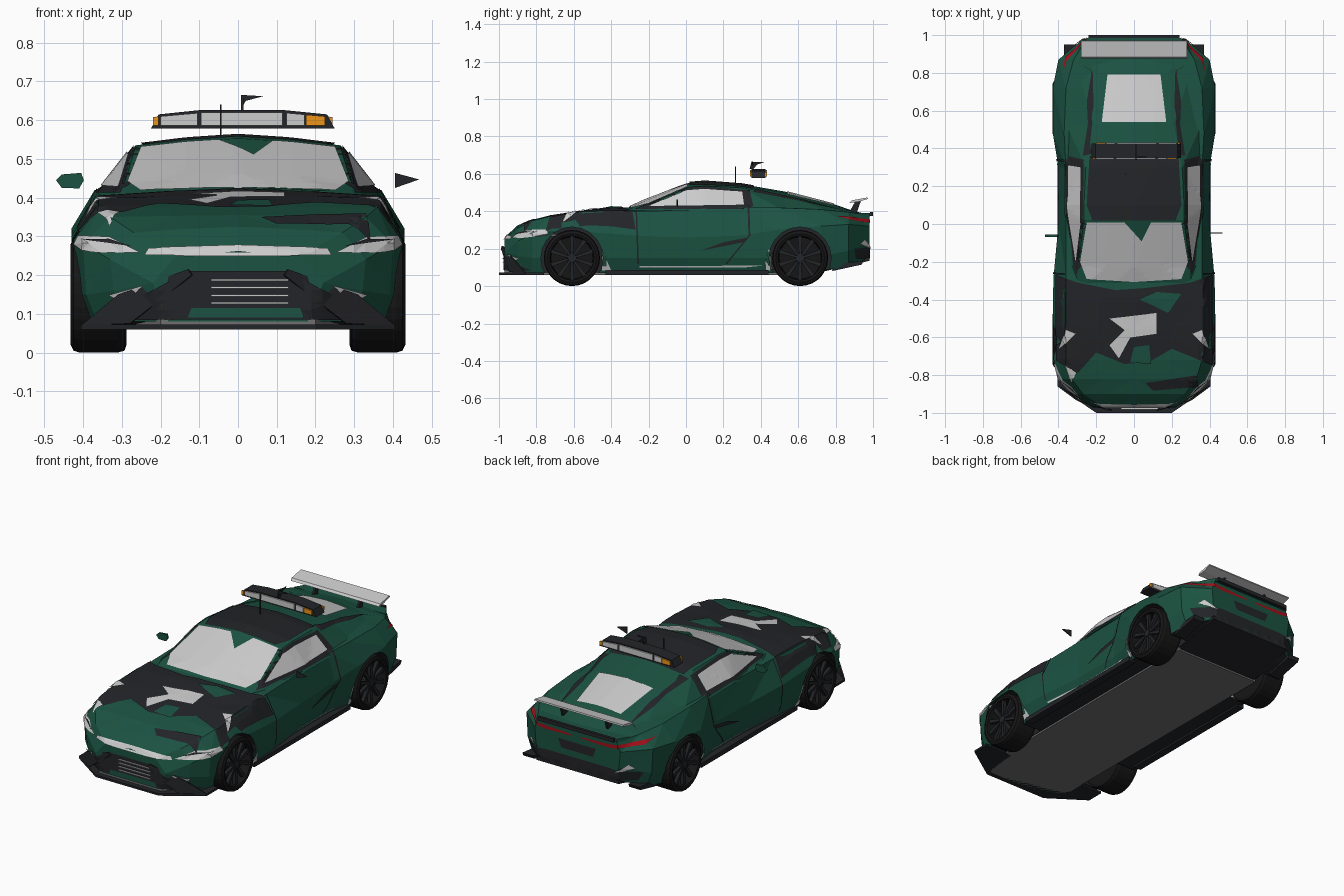
import bpy, bmesh, math
from mathutils import Vector, Matrix
from mathutils.bvhtree import BVHTree

if "Cube" in bpy.data.objects:
    bpy.data.objects.remove(bpy.data.objects["Cube"])


def material(name, r, g, b):
    m = bpy.data.materials.new(name)
    m.diffuse_color = (r, g, b, 1)
    m.use_nodes = True
    m.node_tree.nodes["Principled BSDF"].inputs["Base Color"].default_value = m.diffuse_color
    return m


GREEN = material("green_paint", .011, .085, .053)
DARK = material("dark_trim", .017, .018, .021)
BLACK = material("tyre_black", .008, .008, .008)
FLOOR = material("floor_grey", .16, .16, .16)
RED = material("red_lens", .35, .005, .01)
ORANGE = material("orange_lens", .85, .3, .01)


def finish(name, bm, mats=(), mirror=False):
    bmesh.ops.recalc_face_normals(bm, faces=bm.faces[:])
    me = bpy.data.meshes.new(name)
    bm.to_mesh(me)
    bm.free()
    for m in mats:
        if m:
            me.materials.append(m)
    ob = bpy.data.objects.new(name, me)
    bpy.context.collection.objects.link(ob)
    if mirror:
        ob.modifiers.new("mirror", 'MIRROR')
    return ob


def place(axis, u, v, d):
    return Vector({'x': (d, u, v), 'y': (u, d, v), 'z': (u, v, d)}[axis])


def prism(name, pts, axis, a, b, mat=None, mirror=False):
    bm = bmesh.new()
    f = bm.faces.new([bm.verts.new(place(axis, u, v, a)) for u, v in pts])
    ext = bmesh.ops.extrude_face_region(bm, geom=[f])
    top = [e for e in ext['geom'] if isinstance(e, bmesh.types.BMVert)]
    bmesh.ops.translate(bm, verts=top, vec=place(axis, 0, 0, b - a))
    return finish(name, bm, [mat], mirror)


def box(x0, x1, y0, y1):
    return [(x0, y0), (x1, y0), (x1, y1), (x0, y1)]


def loft(name, sections, mats):
    """Skin half sections (y, [(x, z)...]) that end on the centre line."""
    bm = bmesh.new()
    rings = []
    for y, half in sections:
        ring = half + [(-x, z) for x, z in half[-2::-1]]
        rings.append([bm.verts.new((x, y, z)) for x, z in ring])
    n = len(rings[0])
    for a, b in zip(rings, rings[1:]):
        for i in range(n):
            j = (i + 1) % n
            bm.faces.new((a[i], a[j], b[j], b[i]))
    bm.faces.new(rings[0])
    bm.faces.new(rings[-1])
    bmesh.ops.triangulate(bm, faces=bm.faces[:])
    return finish(name, bm, mats)


# Lower body: y, half width, bottom z, widest z, edge x, edge z, centre z
BODY = [(-.97, .22, .08, .18, .16, .25, .26), (-.90, .33, .08, .24, .27, .31, .325),
        (-.82, .40, .07, .28, .33, .35, .355), (-.72, .425, .07, .29, .36, .375, .375),
        (-.55, .43, .07, .29, .37, .395, .40), (-.40, .43, .07, .28, .37, .40, .42),
        (-.27, .425, .07, .27, .36, .40, .42), (0, .40, .07, .26, .36, .405, .41),
        (.30, .40, .07, .27, .36, .42, .42), (.48, .43, .07, .30, .37, .42, .43),
        (.72, .43, .08, .32, .36, .41, .42), (.87, .40, .11, .33, .32, .395, .41),
        (.98, .27, .15, .32, .25, .375, .38)]
body = loft("body", [(y, [(w - .04, zb), (w - .008, zb + .08), (w, zs), (xe, ze),
                          (xe * .5, ze * .4 + zt * .6), (0, zt)])
                     for y, w, zb, zs, xe, ze, zt in BODY], [GREEN, DARK])
for p in body.data.polygons:
    p.material_index = int(p.normal.z < -.8)

# Cabin: y, belt x, belt z, roof edge x, roof edge z, centre z
CABIN = [(-.34, .30, .39, .28, .395, .405), (-.22, .345, .39, .295, .43, .46),
         (.02, .365, .39, .265, .53, .553), (.10, .37, .40, .265, .535, .56),
         (.30, .37, .40, .255, .525, .545), (.53, .36, .40, .21, .485, .505),
         (.80, .30, .39, .18, .42, .435), (.90, .26, .38, .16, .39, .40)]
cabin = loft("cabin", [(y, [(xb, zb), (xr, zr), (xr * .5, zr * .35 + zt * .65), (0, zt)])
                       for y, xb, zb, xr, zr, zt in CABIN], [GREEN])

# Wheel arches cut from the body
bm = bmesh.new()
for sx in (-1, 1):
    for y in (-.61, .61):
        bmesh.ops.create_cone(bm, cap_ends=True, segments=20, radius1=.166, radius2=.166, depth=.33,
                              matrix=Matrix.Translation((sx * .435, y, .15)) @ Matrix.Rotation(math.pi / 2, 4, 'Y'))
for f in bm.faces:
    f.material_index = 1
cutter = finish("arch_cutter", bm, [GREEN, DARK])
cutter.hide_render = True
mod = body.modifiers.new("arches", 'BOOLEAN')
mod.operation, mod.object, mod.solver = 'DIFFERENCE', cutter, 'EXACT'
dg = bpy.context.evaluated_depsgraph_get()
cut_mesh = bpy.data.meshes.new_from_object(body.evaluated_get(dg))
body.modifiers.clear()
body.data = cut_mesh
bpy.data.objects.remove(cutter)

shell = bmesh.new()
shell.from_mesh(body.data)
shell.from_mesh(cabin.data)
tree = BVHTree.FromBMesh(shell)


def drape(name, pts, axis, side=1, mat=None, lift=.005, mirror=False):
    """Project a flat outline onto the bodywork along an axis."""
    bm = bmesh.new()
    out = place(axis, 0, 0, side)
    bm.faces.new([bm.verts.new(place(axis, u, v, 0)) for u, v in pts])
    bmesh.ops.triangulate(bm, faces=bm.faces[:])
    for k, no in enumerate((place(axis, 1, 0, 0), place(axis, 0, 1, 0))):
        lo, hi = min(p[k] for p in pts), max(p[k] for p in pts)
        for i in range(1, int((hi - lo) / .025) + 1):
            bmesh.ops.bisect_plane(bm, geom=bm.verts[:] + bm.edges[:] + bm.faces[:],
                                   plane_co=no * (lo + .025 * i), plane_no=no)
    bmesh.ops.triangulate(bm, faces=bm.faces[:])
    for v in bm.verts[:]:
        hit, normal, _, _ = tree.ray_cast(v.co + out * 3, -out)
        if hit is None:
            bm.verts.remove(v)
        else:
            v.co = hit + normal * lift
    return finish(name, bm, [mat], mirror)


# Glass and roof
drape("windscreen", [(-.25, -.29), (0, -.305), (.25, -.29), (.285, -.2), (.25, .01), (.09, .01),
                     (.04, -.09), (-.05, .01), (-.25, .01), (-.285, -.2)], 'z')
drape("roof_panel", [(-.22, .02), (.22, .02), (.25, .1), (.235, .36), (-.235, .36), (-.25, .1)], 'z', mat=DARK)
drape("rear_window", [(-.17, .54), (.17, .54), (.14, .79), (-.14, .79)], 'z')
drape("side_window_frame", [(-.27, .41), (-.02, .522), (.1, .532), (.34, .51), (.36, .425), (.3, .412)], 'x',
      mat=DARK, lift=.004, mirror=True)
drape("side_window", [(-.2, .424), (0, .508), (.1, .515), (.30, .50), (.31, .43)], 'x', lift=.008, mirror=True)
drape("rear_pillar_line", [(.36, .50), (.62, .45), (.84, .40), (.62, .46), (.37, .515)], 'x', mat=DARK, mirror=True)

# Bonnet camouflage
drape("bonnet_dark_patch", [(-.41, -.27), (-.3, -.31), (-.1, -.35), (.05, -.34), (.3, -.31), (.41, -.27), (.415, -.75),
                            (.3, -.7), (.2, -.66), (.08, -.73), (-.05, -.74), (-.2, -.68), (-.3, -.79), (-.41, -.72)],
      'z', mat=DARK)
drape("bonnet_green_patch", [(.03, -.4), (.12, -.36), (.25, -.37), (.18, -.47), (.1, -.43)], 'z', mat=GREEN, lift=.009)
drape("bonnet_green_tongue", [(-.02, -.73), (0, -.65), (.08, -.64), (.09, -.74)], 'z', mat=GREEN, lift=.009)
drape("bonnet_light_patch", [(-.13, -.5), (.12, -.47), (.12, -.58), (-.02, -.6), (-.08, -.71), (-.13, -.64),
                             (-.05, -.56)], 'z', lift=.009)
drape("bonnet_light_chip", [(.31, -.58), (.36, -.56), (.39, -.66)], 'z', lift=.009, mirror=True)
drape("nose_dark_patch", [(.06, -.84), (.33, -.8), (.34, -.86), (.1, -.88)], 'z', mat=DARK)
drape("wing_light_chip", [(-.3, -.77), (-.36, -.75), (-.33, -.84)], 'z')

# Face
drape("headlight", [(.25, .257), (.35, .255), (.425, .27), (.41, .3), (.33, .297)], 'y', -1, mirror=True)
drape("headlight_lid", [(.27, .272), (.40, .288), (.33, .29)], 'y', -1, DARK, .008, True)
drape("grille_strip", [(-.24, .25), (.24, .25), (.23, .268), (0, .275), (-.23, .268)], 'y', -1)
drape("lower_grille", [(-.36, .085), (.36, .085), (.13, .21), (-.13, .21)], 'y', -1, DARK)
drape("chin_panel", [(-.13, .09), (.17, .09), (.16, .115), (-.12, .115)], 'y', -1, GREEN, .008)
for i in range(4):
    z = .125 + .02 * i
    prism("grille_slat", box(-.07, .13, z, z + .005), 'y', -.982, -.972)
drape("bumper_light_chip", [(.29, .13), (.33, .15), (.24, .175)], 'y', -1, lift=.008, mirror=True)
prism("splitter", [(-.2, -1), (.2, -1), (.405, -.86), (.405, -.76), (-.405, -.76), (-.405, -.86)], 'z',
      .06, .072, DARK)
bm = bmesh.new()
bm.faces.new([bm.verts.new(c) for c in ((.405, -.86, .07), (.28, -.945, .075), (.12, -.99, .2),
                                        (.13, -.985, .215), (.31, -.93, .15))])
blade = finish("splitter_blade", bm, [DARK], True)
blade.modifiers.new("thickness", 'SOLIDIFY').thickness = .008

# Sides: door seams, vents, sills
drape("front_door_seam", [(-.27, .40), (-.262, .40), (-.252, .12), (-.26, .12)], 'x', mat=DARK, mirror=True)
drape("rear_door_seam", [(.33, .42), (.34, .42), (.345, .27), (.22, .12), (.21, .12), (.335, .27)], 'x', mat=DARK,
      mirror=True)
drape("door_vent", [(.08, .19), (.31, .235), (.33, .26), (.2, .235)], 'x', mat=DARK, mirror=True)
drape("front_sill_chip", [(-.45, .085), (-.40, .085), (-.45, .2)], 'x', mirror=True)
drape("rear_sill_chip", [(.43, .085), (.46, .085), (.445, .2), (.425, .14)], 'x', mirror=True)
drape("sill_light_strip", [(-.25, .1), (.3, .1), (.42, .112), (-.25, .108)], 'x', mirror=True)
prism("side_skirt", box(-.43, .44, .06, .085), 'x', .36, .405, DARK, True)
prism("floor_plate", [(-.2, -.97), (.2, -.97), (.265, -.85), (.27, .7), (-.27, .7), (-.265, -.85)], 'z', .06, .085, FLOOR)

# Tail: lights, lip, diffuser, wing
prism("tail_lip", [(-.25, .985), (.25, .985), (.29, .92), (-.29, .92)], 'z', .372, .39, GREEN)
prism("tail_lip_edge", box(-.24, .24, .984, 1), 'z', .374, .395, DARK)
drape("tail_light", [(.03, .335), (.2, .33), (.36, .35), (.375, .372), (.22, .352), (.03, .343)], 'y', 1, RED, mirror=True)
drape("rear_bumper_dark", [(-.33, .15), (.33, .15), (.36, .2), (.2, .215), (-.2, .215), (-.36, .2)], 'y', 1, DARK)
drape("rear_light_chip", [(.24, .2), (.33, .225), (.3, .25)], 'y', 1, lift=.009, mirror=True)
drape("plate_recess", [(-.1, .25), (.1, .25), (.12, .3), (-.12, .3)], 'y', 1, DARK)
prism("diffuser", [(.68, .065), (.98, .135), (.98, .155), (.68, .09)], 'x', -.26, .26, DARK)
prism("rear_canard", [(.78, .08), (.94, .115), (.95, .135), (.8, .12)], 'x', .30, .37, DARK, True)
prism("wing_blade", [(.875, .445), (.885, .458), (.97, .474), (.972, .466), (.92, .45)], 'x', -.28, .28)
prism("wing_post", [(.87, .39), (.91, .385), (.935, .455), (.905, .452)], 'x', .135, .147, DARK, True)

# Roof light bar: rotationally symmetric front and back
prism("light_bar", [(-.225, .578), (.25, .578), (.23, .615), (.12, .626), (-.1, .626), (-.205, .615)],
      'y', .35, .425, DARK)
for a, b, m in ((-.2, -.105, None), (-.095, .115, None), (.125, .172, None), (.176, .225, ORANGE), (-.219, -.205, ORANGE)):
    tops = [(x, .62 - max(0, abs(x - .012) - .1) * .09) for x in (b, a)]
    prism("bar_lens_front", [(a, .586), (b, .586)] + tops, 'y', .343, .352, m)
    prism("bar_lens_back", [(.025 - x, z) for x, z in [(a, .586), (b, .586)] + tops], 'y', .423, .432, m)

# Aerial, fin, mirrors
prism("aerial", box(-.047, -.042, .262, .267), 'z', .54, .64, DARK)
prism("roof_fin", [(.34, .625), (.36, .625), (.38, .65), (.42, .663), (.35, .665)], 'x', .008, .014, DARK)
prism("roof_fin_blade", [(.008, .628), (.02, .65), (.065, .662), (.014, .665)], 'y', .352, .357, DARK)
prism("left_mirror", [(-.47, .445), (-.455, .46), (-.405, .464), (-.398, .445), (-.41, .424), (-.455, .425)],
      'y', -.068, -.056, GREEN)
prism("right_mirror", [(.405, .425), (.468, .447), (.405, .464)], 'y', -.05, -.044, DARK)

# Wheels: turned tyre, dished rim, ten spokes
TYRE = [(.07, .288), (.13, .288), (.145, .293), (.15, .31), (.15, .41), (.145, .425), (.13, .432), (.118, .428),
        (.112, .375), (.0, .37)]
for pos, y in (("front", -.61), ("rear", .61)):
    bm = bmesh.new()
    vs = [bm.verts.new((x, r, 0)) for r, x in TYRE]
    es = [bm.edges.new(p) for p in zip(vs, vs[1:])]
    bmesh.ops.spin(bm, geom=vs + es, cent=(0, 0, 0), axis=(1, 0, 0), angle=2 * math.pi, steps=28)
    bmesh.ops.remove_doubles(bm, verts=bm.verts[:], dist=.0005)
    bmesh.ops.translate(bm, verts=bm.verts[:], vec=(0, y, .15))
    finish(pos + "_tyre", bm, [BLACK], True)
    bm = bmesh.new()
    for i in range(10):
        spoke = bmesh.ops.create_cube(bm, size=1)['verts']
        for v in spoke:
            wide = .022 if v.co.z > 0 else .012
            v.co = Vector((.408 + v.co.x * .018, v.co.y * wide, .067 + v.co.z * .1))
        bmesh.ops.rotate(bm, verts=spoke, cent=(0, 0, 0), matrix=Matrix.Rotation(i * math.pi / 5, 3, 'X'))
    bmesh.ops.create_cone(bm, cap_ends=True, segments=10, radius1=.028, radius2=.022, depth=.05,
                          matrix=Matrix.Translation((.397, 0, 0)) @ Matrix.Rotation(math.pi / 2, 4, 'Y'))
    bmesh.ops.translate(bm, verts=bm.verts[:], vec=(0, y, .15))
    finish(pos + "_rim", bm, [DARK], True)
